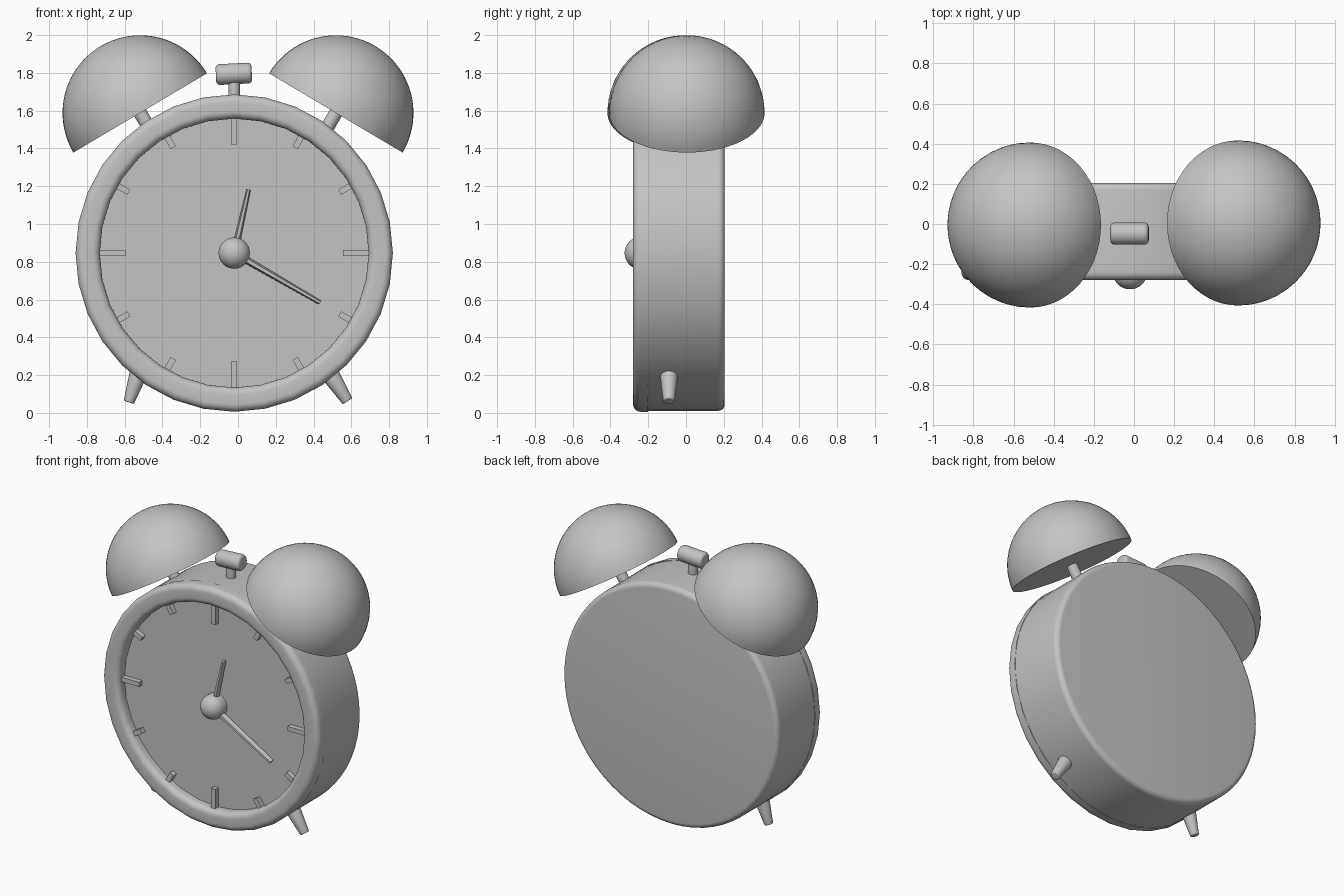
import bpy, bmesh, math
from mathutils import Vector, Matrix

if "Cube" in bpy.data.objects:
    bpy.data.objects.remove(bpy.data.objects["Cube"])

grey = bpy.data.materials.new("plain grey")
grey.diffuse_color = (0.55, 0.55, 0.55, 1)
grey.use_nodes = True
grey.node_tree.nodes["Principled BSDF"].inputs["Base Color"].default_value = grey.diffuse_color

CX, CZ = -0.02, 0.846          # clock face centre
DIAL_Y = -0.21


def finish(name, bm, smooth=True):
    bmesh.ops.remove_doubles(bm, verts=bm.verts, dist=1e-5)
    bmesh.ops.recalc_face_normals(bm, faces=bm.faces)
    me = bpy.data.meshes.new(name)
    bm.to_mesh(me)
    bm.free()
    ob = bpy.data.objects.new(name, me)
    bpy.context.collection.objects.link(ob)
    me.materials.append(grey)
    if smooth:
        bpy.ops.object.select_all(action='DESELECT')
        ob.select_set(True)
        bpy.context.view_layer.objects.active = ob
        bpy.ops.object.shade_smooth_by_angle(angle=math.radians(35))
    return ob


def arc(r, h, rad, a0, a1, n=6):
    """Profile points (radius, height) on a circular arc, in degrees."""
    return [(r + rad * math.cos(math.radians(a0 + (a1 - a0) * i / n)),
             h + rad * math.sin(math.radians(a0 + (a1 - a0) * i / n)))
            for i in range(n + 1)]


def lathe(name, profile, origin, axis, segs):
    """Spin a (radius, height) profile about an axis through origin."""
    bm = bmesh.new()
    vs = [bm.verts.new((max(r, 0), 0, h)) for r, h in profile]
    es = [bm.edges.new(p) for p in zip(vs, vs[1:])]
    bmesh.ops.spin(bm, geom=vs + es, cent=(0, 0, 0), axis=(0, 0, 1),
                   angle=math.tau, steps=segs, use_duplicate=False)
    rot = Vector(axis).to_track_quat('Z', 'Y').to_matrix().to_4x4()
    bm.transform(Matrix.Translation(origin) @ rot)
    return finish(name, bm)


def rod(name, a, b, r1, r2, bevel=0.006, segs=20):
    """Round bar from a to b with softened ends."""
    a, b = Vector(a), Vector(b)
    L = (b - a).length
    prof = ([(0, 0)] + arc(r1 - bevel, bevel, bevel, -90, 0, 4)
            + arc(r2 - bevel, L - bevel, bevel, 0, 90, 4) + [(0, L)])
    return lathe(name, prof, a, b - a, segs)


def bar(name, angle, r0, r1, w0, w1, y0, y1, top=1.0):
    """Tapered bar on the dial, at a clockwise angle from twelve o'clock."""
    bm = bmesh.new()
    rings = []
    for y, k in ((y0, 1.0), (y1, top)):
        rings.append([bm.verts.new((x, y, z)) for x, z in
                      ((-w0 * k / 2, r0), (w0 * k / 2, r0),
                       (w1 * k / 2, r1), (-w1 * k / 2, r1))])
    lo, hi = rings
    bm.faces.new(lo)
    bm.faces.new(hi)
    for i in range(4):
        j = (i + 1) % 4
        bm.faces.new((lo[i], lo[j], hi[j], hi[i]))
    bm.transform(Matrix.Translation((CX, 0, CZ))
                 @ Matrix.Rotation(math.radians(angle), 4, 'Y'))
    return finish(name, bm, smooth=False)


# case: drum with rounded back edge; its front cap is the dial
lathe("case", [(0, DIAL_Y), (0.835, DIAL_Y)] + arc(0.80, 0.17, 0.035, 0, 90)
      + [(0, 0.205)], (CX, 0, CZ), (0, 1, 0), 64)

# rim ring around the dial
rim = (arc(0.752, -0.24, 0.04, 180, 270) + arc(0.80, -0.24, 0.04, 270, 360)
       + [(0.84, -0.20), (0.712, -0.20), (0.712, -0.24)])
lathe("rim_ring", rim, (CX, 0, CZ), (0, 1, 0), 32)

# hour marks, longer at the quarters
for i in range(12):
    bar(f"hour_mark_{i}", i * 30, 0.575 if i % 3 == 0 else 0.645, 0.714,
        0.032, 0.032, DIAL_Y + 0.01, DIAL_Y - 0.035)

# hands and centre hub
bar("hour_hand", 12.8, 0, 0.345, 0.038, 0.022, -0.228, -0.255, 0.5)
bar("minute_hand", 120, 0, 0.525, 0.04, 0.024, -0.238, -0.268, 0.5)
dome = [(x * 0.083, h * 0.078) for x, h in arc(0, 0, 1, 0, 90, 12)]
lathe("hub", [(0, -0.05), (0.083, -0.05)] + dome, (CX, -0.247, CZ),
      (0, -1, 0), 32)

# bells with their posts
for side, label in ((-1, "left"), (1, "right")):
    axis = Vector((side * 0.51, 0, 0.86)).normalized()
    c = Vector((side * 0.518, side * 0.005, 1.588))
    lathe(f"{label}_bell", [(0, 0)] + arc(0, 0, 0.411, 0, 90, 20), c, axis, 56)
    rod(f"{label}_bell_post", c - axis * 0.2, c + axis * 0.03, 0.036, 0.036)

# hammer
rod("hammer_post", (CX, -0.048, 1.62), (CX, -0.048, 1.78), 0.031, 0.031)
rod("hammer_head", (-0.117, -0.048, 1.79), (0.073, -0.048, 1.80),
    0.055, 0.055, 0.02, 28)

# tapered feet
rod("left_foot", (-0.578, -0.09, 0.056), (-0.50, -0.09, 0.29), 0.029, 0.057)
rod("right_foot", (0.58, -0.09, 0.062), (0.455, -0.09, 0.255), 0.031, 0.055)
